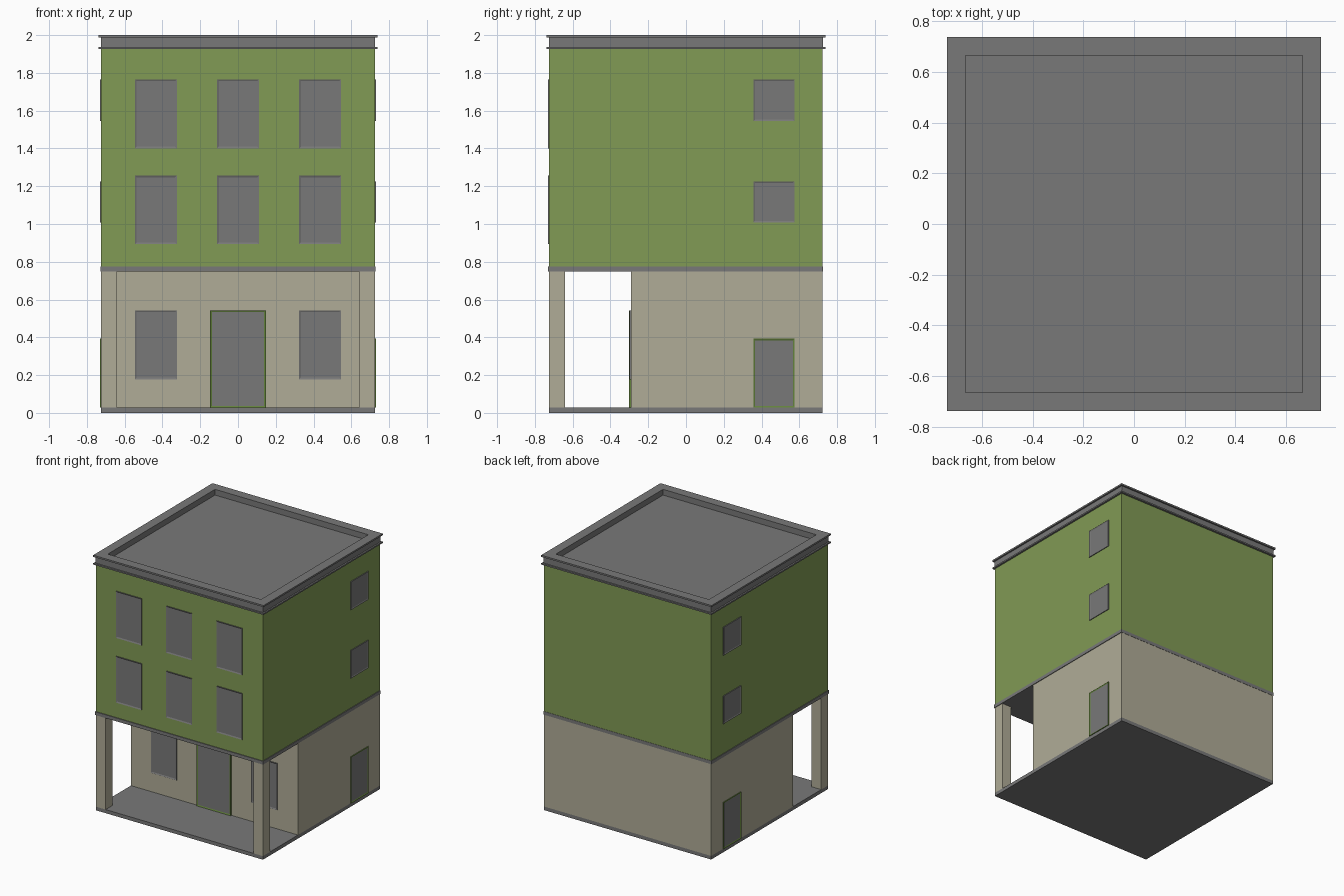
import bpy, bmesh
from mathutils import Matrix, Vector

if "Cube" in bpy.data.objects:
    bpy.data.objects.remove(bpy.data.objects["Cube"])


def mat(name, col):
    m = bpy.data.materials.new(name)
    m.diffuse_color = (*col, 1)
    m.use_nodes = True
    m.node_tree.nodes["Principled BSDF"].inputs["Base Color"].default_value = m.diffuse_color
    return m


GREY = mat("slate grey", (0.19, 0.19, 0.19))
GREEN = mat("wall green", (0.22, 0.325, 0.09))
TRIM = mat("door trim green", (0.125, 0.225, 0.045))
BEIGE = mat("stone beige", (0.435, 0.415, 0.31))


def finish(name, bm, mats):
    me = bpy.data.meshes.new(name)
    bm.to_mesh(me)
    bm.free()
    for m in mats:
        me.materials.append(m)
    ob = bpy.data.objects.new(name, me)
    bpy.context.collection.objects.link(ob)
    return ob


def make_box(lo, hi):
    lo, hi = Vector(lo), Vector(hi)
    bm = bmesh.new()
    bmesh.ops.create_cube(bm, size=1, matrix=Matrix.Translation((lo + hi) / 2)
                          @ Matrix.Diagonal((*(hi - lo), 1)))
    return bm


def box(name, lo, hi, m):
    return finish(name, make_box(lo, hi), [m])


def panel(name, lo, hi, out, rim, rim_mat):
    """Raised plate whose outward face is inset and sunk to leave a rim."""
    bm = make_box(lo, hi)
    out = Vector(out)
    bm.normal_update()
    face = max(bm.faces, key=lambda f: f.normal.dot(out))
    bmesh.ops.inset_region(bm, faces=[face], thickness=rim)
    face.material_index = 1
    for v in face.verts:
        v.co -= out * 0.004
    return finish(name, bm, [rim_mat, GREY])


W, FRONT, BACK = 0.724, -0.725, 0.722
PORCH = -0.292

# Main masses
box("base_slab", (-W, FRONT, 0), (W, BACK, 0.028), GREY)
box("ground_floor", (-W, PORCH, 0.028), (W, BACK, 0.748), BEIGE)
box("floor_band", (-0.729, -0.731, 0.748), (0.729, BACK + 0.002, 0.774), GREY)
box("upper_storeys", (-W, FRONT, 0.774), (W, BACK, 1.928), GREEN)

# Porch corner columns
for s in (-1, 1):
    xs = sorted((s * 0.64, s * W))
    box("porch_column", (xs[0], FRONT, 0.028), (xs[1], -0.64, 0.748), BEIGE)

# Cornice and parapet: stepped profile swept round the square, with sunken roof
profile = [(0.72, 1.926), (0.738, 1.926), (0.738, 1.937), (0.726, 1.937),
           (0.726, 1.987), (0.738, 1.987), (0.738, 2.0), (0.664, 2.0),
           (0.664, 1.955)]
bm = bmesh.new()
rings = [[bm.verts.new((sx * r, sy * r, z))
          for sx, sy in ((-1, -1), (1, -1), (1, 1), (-1, 1))]
         for r, z in profile]
for a, b in zip(rings, rings[1:]):
    for i in range(4):
        j = (i + 1) % 4
        bm.faces.new((a[i], a[j], b[j], b[i]))
bm.faces.new(rings[-1])
bm.faces.new(rings[0][::-1])
finish("cornice_and_roof", bm, [GREY])

# Front windows, upper storeys
for z0, z1 in ((0.893, 1.256), (1.4, 1.766)):
    for x in (-0.435, 0, 0.435):
        panel("front_window", (x - 0.111, -0.731, z0), (x + 0.111, -0.72, z1),
              (0, -1, 0), 0.013, GREY)

# Porch windows and main door
for x in (-0.435, 0.435):
    panel("porch_window", (x - 0.111, -0.299, 0.178), (x + 0.111, -0.288, 0.543),
          (0, -1, 0), 0.013, GREY)
panel("main_door", (-0.147, -0.303, 0.028), (0.147, -0.288, 0.542),
      (0, -1, 0), 0.013, TRIM)

# Side windows and side doors, mirrored
for s in (-1, 1):
    xs = sorted((s * 0.72, s * 0.73))
    for name, z0, z1, m in (("side_door", 0.028, 0.393, TRIM),
                            ("side_window", 1.008, 1.226, GREY),
                            ("side_window", 1.544, 1.765, GREY)):
        panel(name, (xs[0], 0.357, z0), (xs[1], 0.575, z1), (s, 0, 0), 0.013, m)
